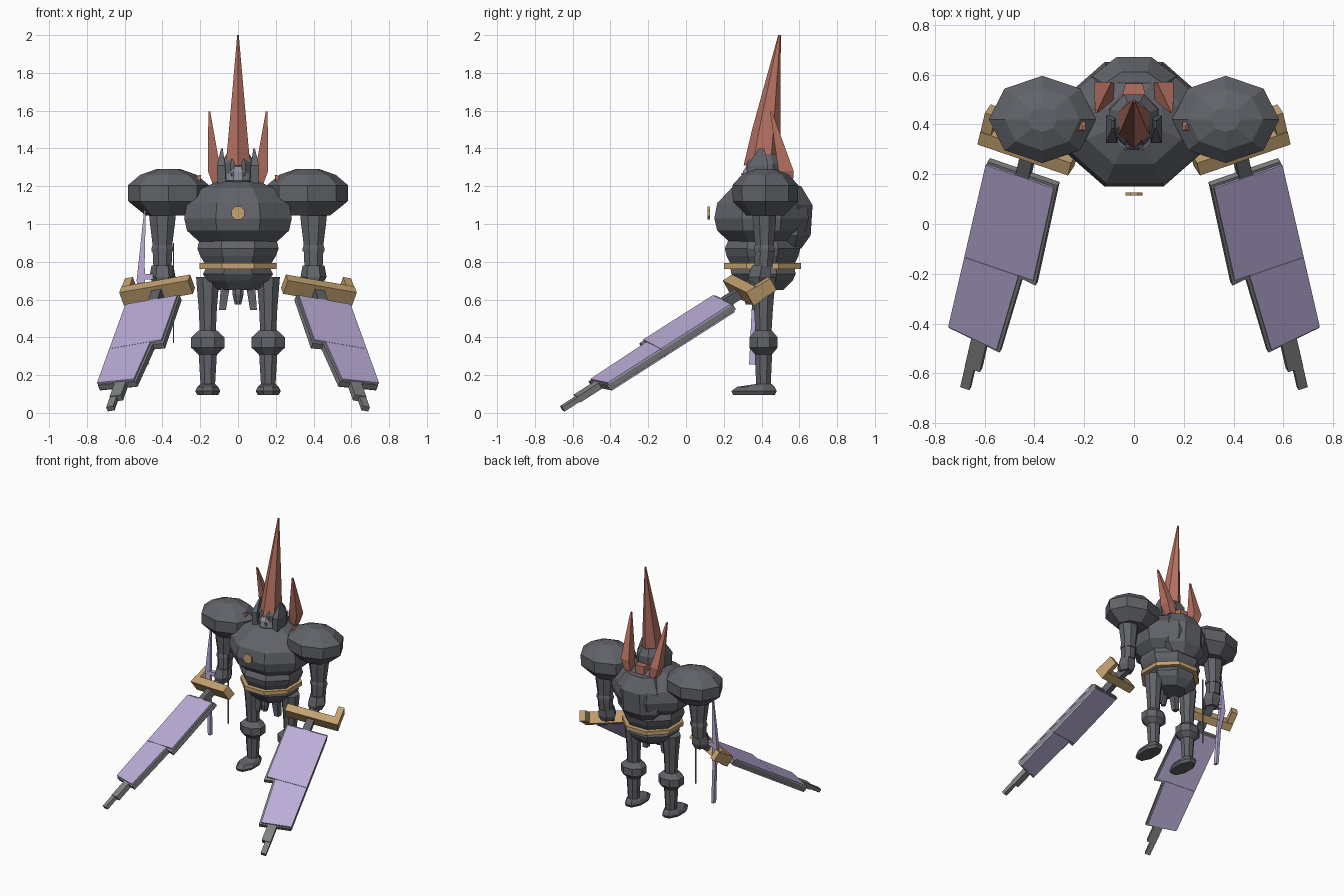
import bpy, bmesh, math
from mathutils import Vector, Matrix


def material(name, rgb):
    m = bpy.data.materials.new(name)
    m.diffuse_color = (*rgb, 1)
    return m


GREY = material("dark_armour", (0.120, 0.126, 0.142))
RED = material("rust_red", (0.46, 0.165, 0.120))
GOLD = material("dull_gold", (0.56, 0.365, 0.165))
LILAC = material("lilac_blade", (0.50, 0.42, 0.69))
STEEL = material("blade_steel", (0.215, 0.228, 0.225))
FACE = material("pale_face", (0.27, 0.28, 0.33))


def finish(name, bm, mat, matrix=None):
    if matrix:
        bm.transform(matrix)
    bmesh.ops.recalc_face_normals(bm, faces=bm.faces)
    me = bpy.data.meshes.new(name)
    bm.to_mesh(me)
    bm.free()
    me.materials.append(mat)
    ob = bpy.data.objects.new(name, me)
    bpy.context.collection.objects.link(ob)
    return ob


def loft(name, rings, mat, n=8, flat=True, matrix=None):
    """Skin n-sided rings (cx, cy, z, rx, ry); flat puts a side, not a corner, at the front."""
    bm = bmesh.new()
    off = math.pi / n if flat else 0
    k = 1 / math.cos(math.pi / n) if flat else 1
    loops = []
    for cx, cy, z, rx, ry in rings:
        loops.append([bm.verts.new((cx + rx * k * math.sin(off + i * math.tau / n),
                                    cy - ry * k * math.cos(off + i * math.tau / n), z)) for i in range(n)])
    for a, b in zip(loops, loops[1:]):
        for i in range(n):
            j = (i + 1) % n
            bm.faces.new((a[i], a[j], b[j], b[i]))
    bm.faces.new(loops[0])
    bm.faces.new(loops[-1])
    return finish(name, bm, mat, matrix)


def prism(name, pts, z0, z1, mat, matrix=None):
    bm = bmesh.new()
    lo = [bm.verts.new((x, y, z0)) for x, y in pts]
    hi = [bm.verts.new((x, y, z1)) for x, y in pts]
    bm.faces.new(lo)
    bm.faces.new(hi)
    for i in range(len(pts)):
        j = (i + 1) % len(pts)
        bm.faces.new((lo[i], lo[j], hi[j], hi[i]))
    return finish(name, bm, mat, matrix)


def box(name, x0, x1, y0, y1, z0, z1, mat, matrix=None):
    return prism(name, [(x0, y0), (x1, y0), (x1, y1), (x0, y1)], z0, z1, mat, matrix)


# Body
loft("torso", [(0, .40, .905, .205, .17), (0, .40, .965, .27, .235), (0, .40, 1.03, .285, .25),
               (0, .40, 1.11, .27, .235), (0, .41, 1.19, .19, .17), (0, .42, 1.225, .11, .11)], GREY)
loft("back_pack", [(0, .55, .87, .11, .06), (0, .54, .94, .17, .12), (0, .54, 1.10, .17, .13),
                   (0, .53, 1.20, .12, .08)], GREY)
loft("abdomen", [(0, .405, .79, .175, .17), (0, .405, .83, .20, .19), (0, .405, .87, .215, .20),
                 (0, .405, .915, .205, .18)], GREY)
loft("belt", [(0, .405, .763, .203, .205), (0, .405, .793, .203, .205)], GOLD)
loft("hips", [(0, .415, .65, .10, .10), (0, .415, .70, .165, .15), (0, .41, .735, .185, .17),
              (0, .405, .765, .17, .17)], GREY)
loft("chest_disc", [(0, 0, -.006, .035, .035), (0, 0, .006, .035, .035)], GOLD,
     matrix=Matrix.Translation((0, .12, 1.058)) @ Matrix.Rotation(math.pi / 2, 4, 'X'))
loft("front_guard", [(0, .33, .575, .017, .015), (0, .33, .63, .03, .025), (0, .34, .71, .025, .025)], GREY)

# Head, face and horns
loft("helmet", [(0, .42, 1.17, .085, .085), (0, .42, 1.25, .10, .10), (0, .42, 1.32, .095, .10),
                (0, .42, 1.37, .06, .07)], GREY)
loft("face", [(0, .365, 1.20, .03, .04), (0, .36, 1.23, .06, .06), (0, .36, 1.28, .055, .058),
              (0, .37, 1.32, .03, .04)], FACE)
loft("main_horn", [(0, .40, 1.31, .075, .095), (0, .425, 1.50, .055, .075), (0, .495, 2.0, .005, .007)],
     RED, 6, False)
prism("horn_root", [(-.05, .50), (.05, .50), (.035, .565), (-.035, .565)], 1.20, 1.265, RED)

for s, side in ((-1, "left"), (1, "right")):
    box(side + "_eye", s * .028 - .01, s * .028 + .01, .294, .302, 1.255, 1.27, GREY)
    loft(side + "_cheek_guard", [(s * .085, .38, 1.20, .022, .05), (s * .09, .38, 1.31, .022, .055),
                                 (s * .085, .40, 1.40, .004, .015)], GREY, 4)
    loft(side + "_side_horn", [(s * .105, .535, 1.20, .025, .03), (s * .125, .53, 1.28, .034, .04),
                               (s * .152, .45, 1.595, .005, .005)], RED, 4)
    loft(side + "_shoulder_spike", [(s * .225, .405, 1.22, .025, .03), (s * .20, .385, 1.26, .006, .008)], RED, 4)

    # Arms
    X = s * .368
    loft(side + "_shoulder", [(X, .42, 1.045, .12, .10), (X, .42, 1.12, .213, .172), (X, .42, 1.205, .215, .175),
                              (X, .42, 1.26, .15, .125), (X, .42, 1.292, .06, .05)], GREY, 8, False)
    A = s * .40
    loft(side + "_upper_arm", [(A, .415, 1.09, .075, .065), (A, .415, 1.0, .066, .06), (A, .415, .89, .052, .05),
                               (A, .415, .87, .058, .055), (A, .415, .855, .058, .055)], GREY)
    loft(side + "_forearm", [(A, .415, .86, .052, .05), (A, .41, .77, .048, .048)], GREY)
    loft(side + "_hand", [(A, .385, .68, .04, .05), (A, .39, .72, .06, .06), (A, .40, .78, .05, .05)], GREY, 6)

    # Legs
    L = s * .16
    loft(side + "_thigh", [(L, .41, .42, .042, .042), (L, .41, .55, .048, .05), (L, .41, .72, .062, .065)], GREY)
    loft(side + "_knee", [(L, .41, .31, .05, .045), (L, .41, .345, .088, .075), (L, .41, .40, .088, .075),
                          (L, .41, .435, .05, .045)], GREY)
    loft(side + "_shin", [(L, .41, .14, .038, .038), (L, .41, .31, .048, .046)], GREY)
    loft(side + "_foot", [(L, .36, .095, .055, .11), (L, .36, .115, .066, .12), (L, .37, .138, .055, .10),
                          (L, .41, .152, .04, .045)], GREY)
    loft(side + "_tasset", [(s * .082, .37, .545, .018, .02), (s * .062, .37, .71, .026, .03)], GREY, 4)

    # Great sword: local x = width, y = along blade, z = normal of the flat
    ya = Vector((.191, -.827, -.528)).normalized()
    xa = Vector((.929, .338, -.152))
    xa = (xa - ya * xa.dot(ya)).normalized()
    za = xa.cross(ya)
    za = za if za.z > 0 else -za
    frame = Matrix((xa, ya, za)).transposed().to_4x4()
    frame.translation = (.4575, .19, .598)
    M = (Matrix.Scale(-1, 4, (1, 0, 0)) if s < 0 else Matrix()) @ frame
    prism(side + "_blade_core", [(-.155, -.012), (.145, -.012), (.145, .795), (-.078, .828), (-.098, .462), (-.16, .472)],
          -.040, -.008, STEEL, M)
    for z0, z1, tag in ((-.008, .002, "top"), (-.048, -.040, "under")):
        prism(f"{side}_blade_root_{tag}", [(-.145, 0), (.148, 0), (.148, .446), (-.148, .446)], z0, z1, LILAC, M)
        prism(f"{side}_blade_end_{tag}", [(-.085, .448), (.148, .448), (.148, .786), (-.066, .815)],
              z0, z1, LILAC, M)
    box(side + "_blade_tip", -.018, .047, .79, .945, -.042, -.006, STEEL, M)
    box(side + "_blade_point", .008, .047, .94, 1.045, -.037, -.010, STEEL, M)
    box(side + "_grip", -.035, .02, -.26, 0, -.048, .002, GREY, M)
    box(side + "_sword_guard", -.195, .195, -.155, -.095, -.06, .025, GOLD, M)
    box(side + "_guard_hook", .15, .195, -.245, -.15, -.055, .02, GOLD, M)

# Bow held in the left hand
loft("bow_upper_limb", [(-.515, .375, .70, .022, .014), (-.51, .375, .80, .016, .013), (-.492, .375, 1.08, .004, .006)],
     LILAC, 4)
loft("bow_lower_limb", [(-.482, .35, .255, .010, .016), (-.498, .36, .55, .012, .012), (-.515, .375, .70, .022, .014)],
     LILAC, 4)
box("bow_handle", -.525, -.35, .36, .39, .705, .735, LILAC)
box("bow_string", -.344, -.338, .365, .371, .37, .90, STEEL)
